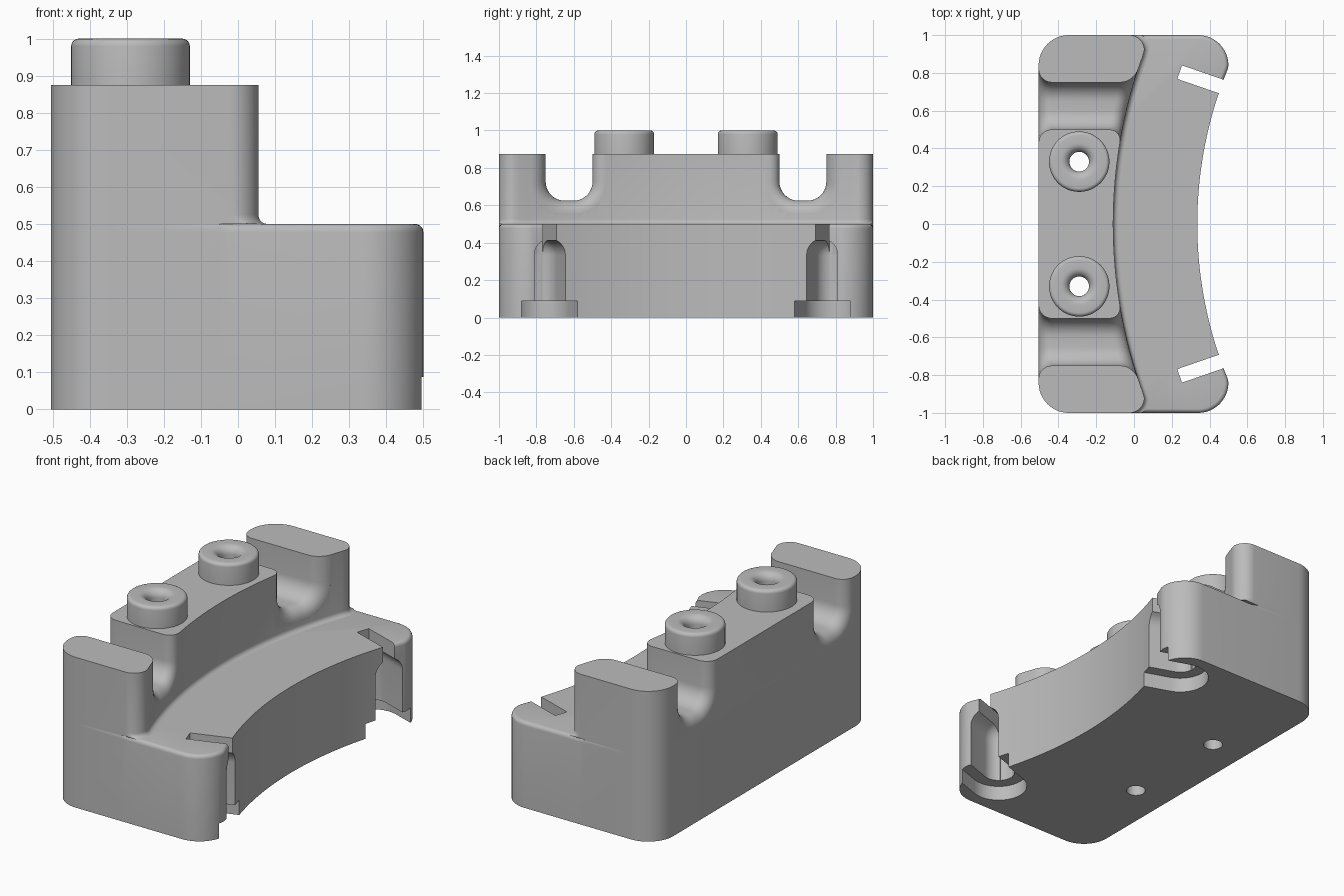
import bpy, bmesh, math
from mathutils import Vector

if "Cube" in bpy.data.objects:
    bpy.data.objects.remove(bpy.data.objects["Cube"])

CX = 2.5                        # centre of the concentric curved walls
R_OUT, R_WALL = 2.165, 2.61     # lower front face, upper wall
BACK, STEP, TOP = -0.505, 0.5, 0.875

grey = bpy.data.materials.new("plain_grey")
grey.diffuse_color = (0.5, 0.5, 0.5, 1)
grey.use_nodes = True
grey.node_tree.nodes["Principled BSDF"].inputs["Base Color"].default_value = grey.diffuse_color


def curve_x(r, y):
    return CX - math.sqrt(r * r - y * y)


def arc(cx, cy, r, a0, a1, n=12):
    return [(cx + r * math.cos(math.radians(a0 + (a1 - a0) * i / n)),
             cy + r * math.sin(math.radians(a0 + (a1 - a0) * i / n))) for i in range(n + 1)]


def loft(name, rings):
    """Closed solid through rings of equal point count."""
    bm = bmesh.new()
    vs = [[bm.verts.new(p) for p in ring] for ring in rings]
    n = len(vs[0])
    for a, b in zip(vs, vs[1:]):
        for i in range(n):
            j = (i + 1) % n
            bm.faces.new((a[i], a[j], b[j], b[i]))
    bm.faces.new(vs[0][::-1])
    bm.faces.new(vs[-1])
    bmesh.ops.recalc_face_normals(bm, faces=bm.faces)
    me = bpy.data.meshes.new(name)
    bm.to_mesh(me)
    bm.free()
    me.materials.append(grey)
    ob = bpy.data.objects.new(name, me)
    bpy.context.collection.objects.link(ob)
    return ob


def offset(points, weights, d):
    """Move outline points outward by d times their weight."""
    out, n = [], len(points)
    for i, (p, w) in enumerate(zip(points, weights)):
        t = Vector(points[(i + 1) % n]) - Vector(points[i - 1])
        t.normalize()
        out.append((p[0] + t.y * d * w, max(-1, min(1, p[1] - t.x * d * w))))
    return out


def at_z(points, z):
    return [(x, y, z) for x, y in points]


def cut(ob, cutters):
    for c in cutters:
        m = ob.modifiers.new("cut", 'BOOLEAN')
        m.operation, m.solver, m.object = 'DIFFERENCE', 'EXACT', c
        bpy.context.view_layer.objects.active = ob
        bpy.ops.object.modifier_apply(modifier=m.name)


def smooth(ob):
    bpy.ops.object.select_all(action='DESELECT')
    ob.select_set(True)
    bpy.context.view_layer.objects.active = ob
    bpy.ops.object.shade_smooth_by_angle(angle=math.radians(32))


rear = arc(-0.345, 0.84, 0.16, 90, 180) + arc(-0.345, -0.84, 0.16, 180, 270)

# Lower body: concave front, rounded corners, softened upper edge on the end tabs
front = [(curve_x(R_OUT, y), y) for y in [-0.82 + 1.64 * i / 40 for i in range(41)]]
outline = (front + arc(0.34, 0.84, 0.16, 0, 90) + [(-0.01, 1), (-0.05, 1)] + rear
           + [(-0.05, -1), (-0.01, -1)] + arc(0.34, -0.84, 0.16, 270, 360))
weights = [1 if x > -0.03 and abs(y) > 0.72 else 0 for x, y in outline]
rings = [at_z(outline, 0)]
for i in range(6):
    a = math.radians(90 * i / 5)
    rings.append(at_z(offset(outline, weights, -0.022 * (1 - math.cos(a))),
                      STEP - 0.022 + 0.022 * math.sin(a)))
body = loft("lower_body", rings)

# Upper wall: curved front with a small concave fillet at its foot
front = [(curve_x(R_WALL, y), y) for y in [-0.89 + 1.78 * i / 40 for i in range(41)]]
outline = front + arc(-0.025, 0.92, 0.08, 0, 90) + rear + arc(-0.025, -0.92, 0.08, 270, 360)
weights = [1 if x > -0.2 else 0 for x, y in outline]
rings = []
for i in range(6):
    a = math.radians(90 * i / 5)
    rings.append(at_z(offset(outline, weights, 0.025 * (1 - math.sin(a))),
                      STEP + 0.025 * (1 - math.cos(a))))
rings.append(at_z(outline, TOP))
wall = loft("upper_wall", rings)


def notch(side, r=0.07):
    """U-shaped notch cutter that flares out at both openings."""
    def section(d):
        q = 0.1 + d
        z = 0.625 + 0.1
        return ([(0.5 - d, 1.1)] + arc(0.6, z, q, 180, 270, 10)
                + arc(0.65, z, q, 270, 360, 10) + [(0.75 + d, 1.1)])

    def ring(d, depth, at_front):
        return [((curve_x(R_WALL, y) - depth) if at_front else BACK + depth, side * y, z)
                for y, z in section(d)]
    steps = [math.radians(90 * i / 8) for i in range(9)]
    flare = [(r * (1 - math.sin(a)), r * (1 - math.cos(a))) for a in steps]
    rs = [ring(r, -0.1, False)] + [ring(d, e, False) for d, e in flare]
    rs += [ring(d, e, True) for d, e in flare[::-1]] + [ring(r, -0.1, True)]
    return loft("notch_cutter", rs)


def channel(side, r, inner):
    """Plan of a radial channel with a rounded inner end."""
    c, u = Vector((0.32, 0.777)), Vector((0.945, -0.327))
    v = Vector((-u.y, u.x))
    if inner is None:
        pts = [(math.cos(math.radians(a)) * r, math.sin(math.radians(a)) * r)
               for a in range(90, 271, 10)]
    else:
        pts = [(inner, r), (inner, -r)]
    pts = pts + [(0.5, -r), (0.5, r)]
    return [((c + u * s + v * t).x, side * (c + u * s + v * t).y) for s, t in pts]


# Screw channels: narrow top slot, domed shank channel, wide foot recess
cutters = []
for side in (1, -1):
    slot = channel(side, 0.038, -0.083)
    cutters.append(loft("slot_cutter", [at_z(slot, -0.1), at_z(slot, 0.7)]))
    shank = [at_z(channel(side, 0.088, None), -0.1)]
    for i in range(9):
        a = math.radians(i * 86 / 8)
        shank.append(at_z(channel(side, 0.088 * math.cos(a), None), 0.333 + 0.088 * math.sin(a)))
    cutters.append(loft("shank_cutter", shank))
    foot = channel(side, 0.155, None)
    cutters.append(loft("foot_cutter", [at_z(foot, -0.1), at_z(foot, 0.087)]))

# Through holes under the studs
STUD_X, STUD_Y, HOLE = -0.29, 0.33, 0.052
holes = []
for side in (1, -1):
    c = arc(STUD_X, side * STUD_Y, HOLE, 0, 360, 32)[:-1]
    holes.append(loft("hole_cutter", [at_z(c, -0.1), at_z(c, 1.2)]))
notches = [notch(1), notch(-1)]

cut(body, cutters + holes)
cut(wall, notches + holes)
for c in cutters + holes + notches:
    bpy.data.objects.remove(c)

# Studs: ring-shaped, softened outer rim and funnelled bore
profile = [(HOLE, TOP)]
profile += arc(HOLE + 0.045, 0.955, 0.045, 180, 90, 8)
profile += arc(0.16 - 0.02, 0.98, 0.02, 90, 0, 5) + [(0.16, TOP)]
for name, side in (("rear_stud", 1), ("front_stud", -1)):
    bm = bmesh.new()
    N = 48
    vs = [[bm.verts.new((STUD_X + r * math.cos(2 * math.pi * k / N),
                         side * STUD_Y + r * math.sin(2 * math.pi * k / N), z))
           for r, z in profile] for k in range(N)]
    for k in range(N):
        a, b = vs[k], vs[(k + 1) % N]
        for i in range(len(profile) - 1):
            bm.faces.new((a[i], a[i + 1], b[i + 1], b[i]))
    bmesh.ops.recalc_face_normals(bm, faces=bm.faces)
    if sum(f.normal.z * f.calc_area() for f in bm.faces) < 0:
        bmesh.ops.reverse_faces(bm, faces=bm.faces)
    me = bpy.data.meshes.new(name)
    bm.to_mesh(me)
    bm.free()
    me.materials.append(grey)
    stud = bpy.data.objects.new(name, me)
    bpy.context.collection.objects.link(stud)
    smooth(stud)

smooth(body)
smooth(wall)
